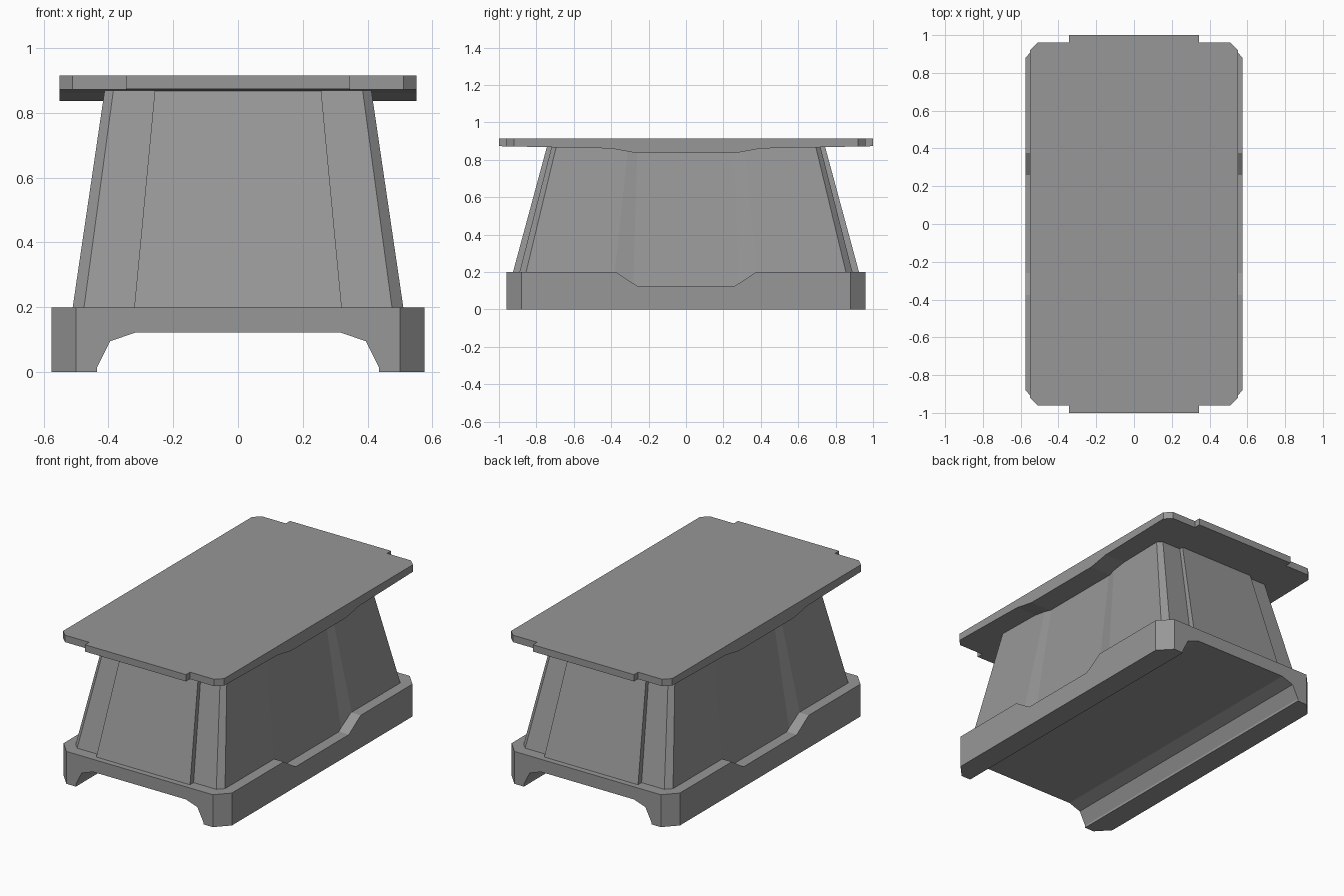
import bpy
import bmesh

if "Cube" in bpy.data.objects:
    bpy.data.objects.remove(bpy.data.objects["Cube"])

# Dark grey shared by all parts
grey = bpy.data.materials.new("dark_grey")
grey.diffuse_color = (0.31, 0.31, 0.31, 1)
grey.use_nodes = True
grey.node_tree.nodes["Principled BSDF"].inputs["Base Color"].default_value = grey.diffuse_color


def loft(name, low, high):
    """Solid between two matching rings of 3D points."""
    bm = bmesh.new()
    a = [bm.verts.new(p) for p in low]
    b = [bm.verts.new(p) for p in high]
    n = len(a)
    bm.faces.new(a[::-1])
    bm.faces.new(b)
    for i in range(n):
        j = (i + 1) % n
        bm.faces.new((a[i], a[j], b[j], b[i]))
    bmesh.ops.recalc_face_normals(bm, faces=bm.faces)
    mesh = bpy.data.meshes.new(name)
    bm.to_mesh(mesh)
    bm.free()
    mesh.materials.append(grey)
    ob = bpy.data.objects.new(name, mesh)
    bpy.context.collection.objects.link(ob)
    return ob


def four_way(q):
    """Mirror a quarter outline (from the +y end round to +x) into a full ring."""
    half = q + [(x, -y) for x, y in reversed(q)]
    return half + [(-x, y) for x, y in reversed(half)]


def mirrored(p):
    return p + [(-u, z) for u, z in reversed(p)]


def plan(name, quarter, z0, z1):
    ring = four_way(quarter)
    return loft(name, [(x, y, z0) for x, y in ring], [(x, y, z1) for x, y in ring])


def across(name, profile, x0, x1):
    return loft(name, [(x0, y, z) for y, z in profile], [(x1, y, z) for y, z in profile])


def boolean(ob, tool, op):
    mod = ob.modifiers.new(op, 'BOOLEAN')
    mod.operation, mod.object, mod.solver = op, tool, 'EXACT'
    deps = bpy.context.evaluated_depsgraph_get()
    mesh = bpy.data.meshes.new_from_object(ob.evaluated_get(deps))
    ob.modifiers.clear()
    ob.data = mesh
    bpy.data.objects.remove(tool)


# Base with chamfered corners, arched tunnel and dipped side rims
base = plan("base", [(0.50, 0.96), (0.575, 0.88)], 0, 0.2)
arch = mirrored([(0.435, -0.05), (0.435, 0.015), (0.395, 0.095), (0.317, 0.122)])
tunnel = loft("tunnel_cutter", [(x, -1.2, z) for x, z in arch], [(x, 1.2, z) for x, z in arch])
boolean(base, tunnel, 'DIFFERENCE')
dip = mirrored([(0.375, 0.25), (0.375, 0.2), (0.26, 0.125)])
for s in (-1, 1):
    boolean(base, across("dip_cutter", dip, s * 0.45, s * 0.7), 'DIFFERENCE')

# Tapered body with raised end panels and very shallow side recesses
bottom = [(0.32, 0.925), (0.32, 0.89), (0.475, 0.89), (0.51, 0.855), (0.51, 0.38), (0.497, 0.28)]
top = [(0.257, 0.745), (0.257, 0.72), (0.385, 0.72), (0.412, 0.695), (0.412, 0.31), (0.404, 0.26)]


def section(z):
    t = (z - 0.2) / 0.665
    q = [(a + (c - a) * t, b + (d - b) * t) for (a, b), (c, d) in zip(bottom, top)]
    return [(x, y, z) for x, y in four_way(q)]


loft("body", section(0.1235), section(0.88))

# Top slab with end tabs and an underside that drops in the middle
slab = plan("top_slab", [(0.345, 1.0), (0.345, 0.96), (0.51, 0.96), (0.55, 0.92)], 0.8, 0.915)
under = mirrored([(1.1, 1.0), (1.1, 0.875), (0.40, 0.861), (0.27, 0.837)])
boolean(slab, across("underside_tool", under, -0.8, 0.8), 'INTERSECT')
